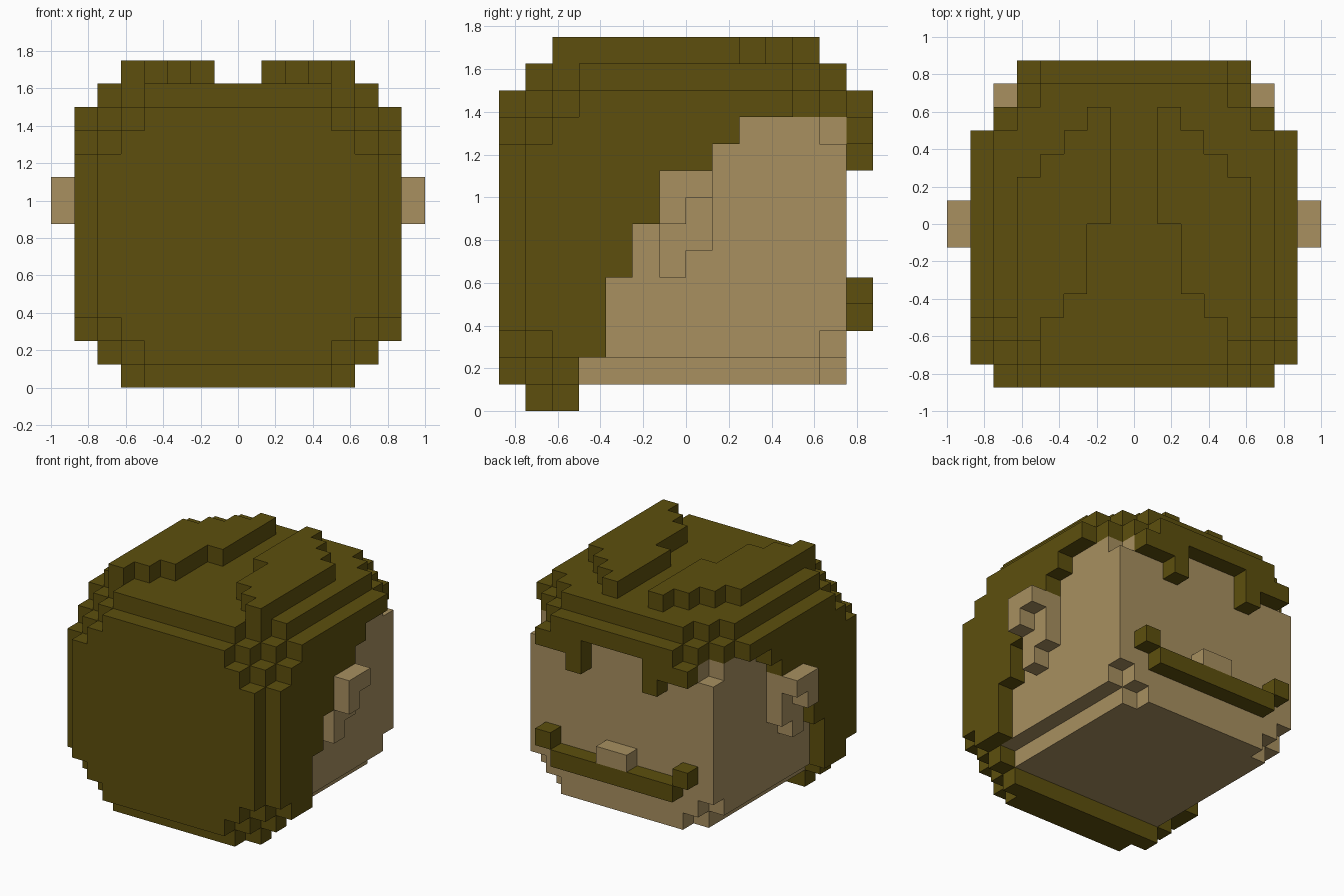
import bpy, bmesh
from mathutils import Vector

if "Cube" in bpy.data.objects:
    bpy.data.objects.remove(bpy.data.objects["Cube"], do_unlink=True)

U = 0.125  # size of one block


def material(name, rgb):
    m = bpy.data.materials.new(name)
    m.diffuse_color = (*rgb, 1)
    m.use_nodes = True
    b = m.node_tree.nodes["Principled BSDF"]
    b.inputs["Base Color"].default_value = (*rgb, 1)
    b.inputs["Roughness"].default_value = 0.9
    return m


SKIN = material("tan skin", (0.392, 0.279, 0.117))
HAIR = material("dark olive hair", (0.109, 0.078, 0.004))


def box(x0, x1, y0, y1, z0, z1):
    """Set of unit blocks filling a box."""
    return {(x, y, z) for x in range(x0, x1) for y in range(y0, y1) for z in range(z0, z1)}


def mirrored(cells):
    return cells | {(-1 - x, y, z) for x, y, z in cells}


def build(name, cells, mat):
    """Outer skin of a set of blocks, with coplanar faces merged."""
    bm = bmesh.new()
    for c in cells:
        centre = Vector(c) + Vector((0.5, 0.5, 0.5))
        for axis in range(3):
            for s in (-1, 1):
                n = list(c)
                n[axis] += s
                if tuple(n) in cells:
                    continue
                normal, u = Vector((0, 0, 0)), Vector((0, 0, 0))
                normal[axis] = s
                u[(axis + 1) % 3] = 1
                v = normal.cross(u)
                corners = [centre + (normal + u * a + v * b) / 2
                           for a, b in ((-1, -1), (1, -1), (1, 1), (-1, 1))]
                bm.faces.new([bm.verts.new(p * U) for p in corners])
    bmesh.ops.remove_doubles(bm, verts=bm.verts[:], dist=0.001)
    bmesh.ops.dissolve_limit(bm, angle_limit=0.02, verts=bm.verts[:], edges=bm.edges[:])
    me = bpy.data.meshes.new(name)
    bm.to_mesh(me)
    bm.free()
    me.materials.append(mat)
    ob = bpy.data.objects.new(name, me)
    bpy.context.collection.objects.link(ob)
    return ob


def depth(i, low, high):
    """Blocks between cell i and the nearer end of its range."""
    return min(i - low, high - 1 - i)


# Head: block with stepped corners, narrower along the jaw
head = set()
for x, y, z in box(-6, 6, -6, 6, 1, 12):
    a, b, c = depth(x, -6, 6), depth(y, -6, 6), depth(z, 1, 12)
    if a + b + c >= 2 and a + c >= 1:
        head.add((x, y, z))
build("head", head, SKIN)

# Ears: tall inner layer, hooked outer layer
ear = (box(6, 7, -1, 0, 5, 9) | box(6, 7, 0, 1, 6, 9)
       | box(7, 8, -1, 0, 7, 9) | box(7, 8, 0, 1, 8, 9))
build("left_ear", ear, SKIN)
build("right_ear", {(-1 - x, y, z) for x, y, z in ear}, SKIN)

# Hair cap: stepped round shell cut along a stepped hairline
HAIRLINE = {0: -4, 1: -4, 2: -3, 3: -3, 4: -3, 5: -2, 6: -2,
            7: -1, 8: -1, 9: 1, 10: 2, 11: 7, 12: 7}
hair = set()
for x, y, z in box(-7, 7, -7, 7, 0, 13):
    a, b, c = depth(x, -7, 7), depth(y, -7, 7), depth(z, 0, 13)
    rounded = a + b + c >= 4 and min(a + b, a + c, b + c) >= 1
    if rounded and y < HAIRLINE[z] and (x, y, z) not in head:
        hair.add((x, y, z))

# Fringe locks over the face
hair |= mirrored(box(2, 5, 6, 7, 10, 11) | box(2, 3, 6, 7, 9, 10))

# Raised locks on top, rows given as (y start, y end, x start, x end)
for y0, y1, x0, x1 in ((4, 5, 1, 2), (3, 4, 1, 3), (2, 3, 1, 4), (0, 2, 1, 5),
                       (-3, 0, 2, 5), (-4, -3, 3, 5), (-5, -4, 4, 5)):
    hair |= mirrored(box(x0, x1, y0, y1, 13, 14))
build("hair", hair, HAIR)

# Mouth with raised corners, and the block resting on it
build("mouth", box(-4, 4, 6, 7, 3, 4) | mirrored(box(4, 5, 6, 7, 4, 5)), HAIR)
build("nose", box(-1, 1, 6, 7, 4, 5), SKIN)
